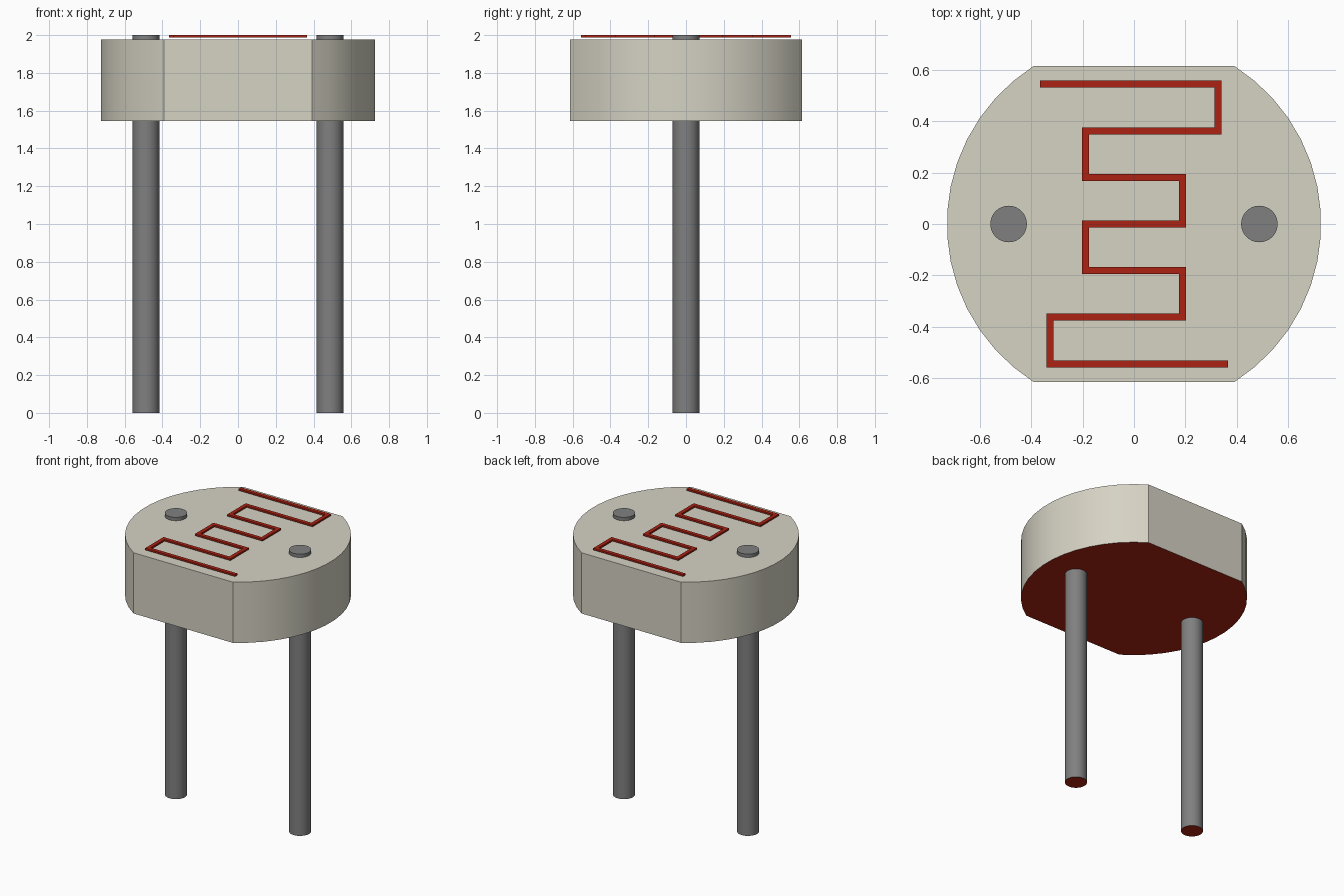
import bpy
import bmesh
from math import asin, cos, sin, pi
from mathutils import Vector

cube = bpy.data.objects.get("Cube")
if cube:
    bpy.data.objects.remove(cube, do_unlink=True)


def make_material(name, rgb):
    mat = bpy.data.materials.new(name)
    mat.use_nodes = True
    mat.diffuse_color = (*rgb, 1)
    mat.node_tree.nodes["Principled BSDF"].inputs["Base Color"].default_value = (*rgb, 1)
    return mat


CERAMIC = make_material("ceramic cream", (0.67, 0.65, 0.55))
METAL = make_material("lead grey", (0.216, 0.216, 0.216))
RED = make_material("sensor red", (0.41, 0.016, 0.006))


def extrude_object(name, polygons, bottom, top, materials):
    """Extrude flat polygons upward; downward faces take the last material."""
    bm = bmesh.new()
    for polygon in polygons:
        bm.faces.new([bm.verts.new((p[0], p[1], bottom)) for p in polygon])
    bmesh.ops.remove_doubles(bm, verts=bm.verts, dist=0.0001)
    base = bm.faces[:]
    result = bmesh.ops.extrude_face_region(bm, geom=base, use_keep_orig=True)
    moved = [g for g in result["geom"] if isinstance(g, bmesh.types.BMVert)]
    bmesh.ops.translate(bm, verts=moved, vec=(0, 0, top - bottom))
    bmesh.ops.recalc_face_normals(bm, faces=bm.faces)
    for face in bm.faces:
        face.material_index = len(materials) - 1 if face.normal.z < -0.5 else 0
    mesh = bpy.data.meshes.new(name)
    bm.to_mesh(mesh)
    bm.free()
    for mat in materials:
        mesh.materials.append(mat)
    obj = bpy.data.objects.new(name, mesh)
    bpy.context.collection.objects.link(obj)
    bpy.ops.object.select_all(action="DESELECT")
    obj.select_set(True)
    bpy.context.view_layer.objects.active = obj
    bpy.ops.object.shade_smooth_by_angle(angle=pi / 9)
    return obj


def arc(radius, start, end, steps, x=0):
    angles = [start + (end - start) * i / steps for i in range(steps + 1)]
    return [(x + radius * cos(a), radius * sin(a)) for a in angles]


# Round ceramic body with flat front and back
RADIUS, FLAT_Y = 0.727, 0.613
corner = asin(FLAT_Y / RADIUS)
outline = arc(RADIUS, -corner, corner, 15) + arc(RADIUS, pi - corner, pi + corner, 15)
extrude_object("ceramic_body", [outline], 1.545, 1.976, [CERAMIC, RED])

# Two wire leads passing through the body
for name, x in (("left_lead", 0.487), ("right_lead", -0.487)):
    circle = arc(0.071, 0, 2 * pi, 32, x)[:-1]
    extrude_object(name, [circle], 0, 2, [METAL, RED])

# Winding sensor track: half the path, then its half-turn copy
STEP = 0.181
half = [(-0.366, 3 * STEP), (0.327, 3 * STEP), (0.327, 2 * STEP), (-0.189, 2 * STEP),
        (-0.189, STEP), (0.189, STEP), (0.189, 0)]
path = [Vector(p) for p in half + [(-x, -y) for x, y in reversed(half)]]


def ribbon(points, half_width):
    """Quads along a polyline, with mitred right-angle corners."""
    dirs = [(b - a).normalized() for a, b in zip(points, points[1:])]
    sides = [Vector((-d.y, d.x)) for d in dirs]
    offsets = [sides[0]] + [a + b for a, b in zip(sides, sides[1:])] + [sides[-1]]
    # A straight joint would double its offset, so limit it to one width
    offsets = [Vector((max(-1, min(1, o.x)), max(-1, min(1, o.y)))) for o in offsets]
    left = [p + o * half_width for p, o in zip(points, offsets)]
    right = [p - o * half_width for p, o in zip(points, offsets)]
    return [(left[i], right[i], right[i + 1], left[i + 1]) for i in range(len(dirs))]


extrude_object("sensor_track", ribbon(path, 0.0135), 1.988, 2.0, [RED])
